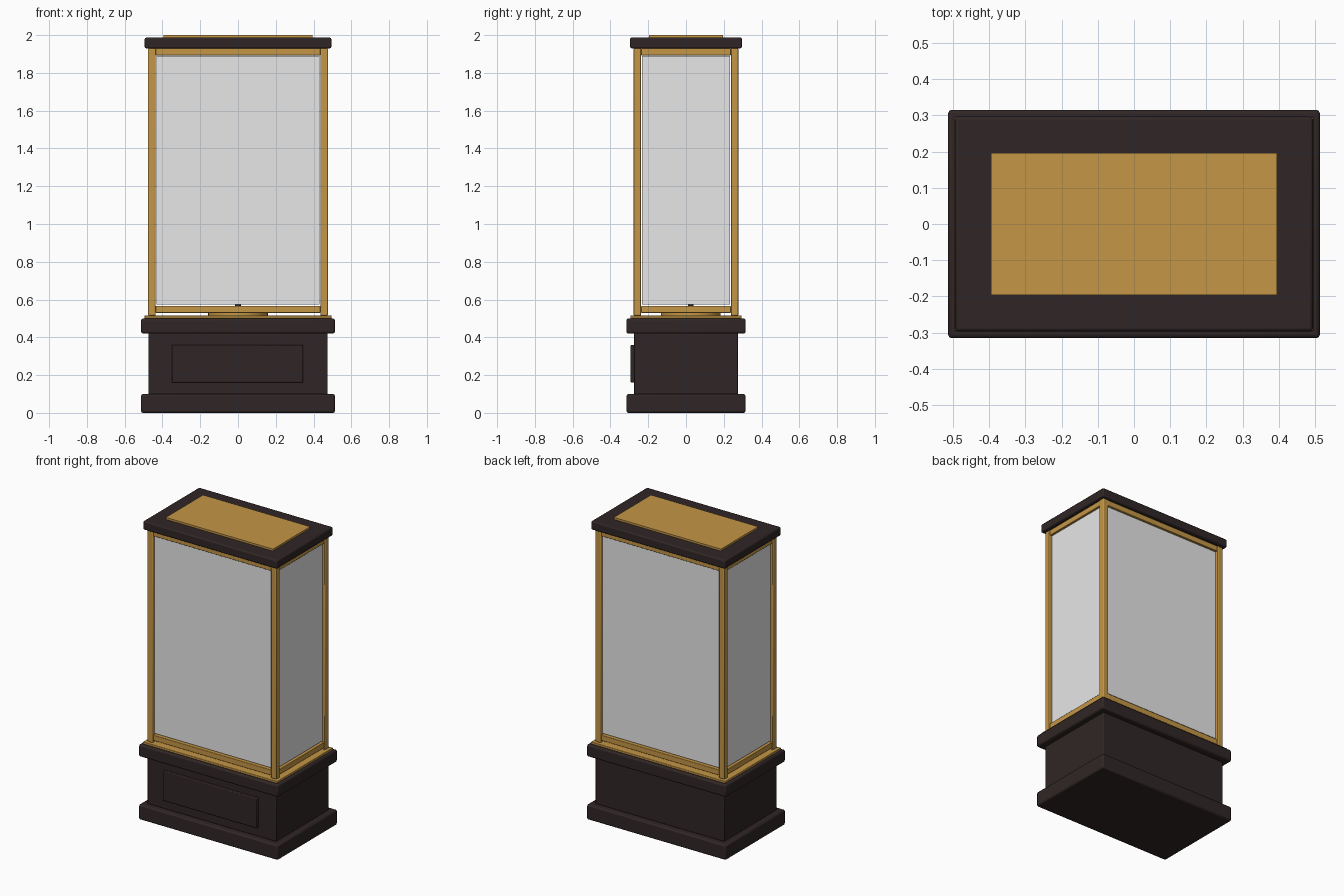
import bpy

if "Cube" in bpy.data.objects:
    bpy.data.objects.remove(bpy.data.objects["Cube"], do_unlink=True)


def material(name, rgb):
    mat = bpy.data.materials.new(name)
    mat.use_nodes = True
    color = (*rgb, 1)
    mat.diffuse_color = color
    mat.node_tree.nodes["Principled BSDF"].inputs["Base Color"].default_value = color
    return mat


WOOD = material("dark wood", (0.030, 0.019, 0.019))
BRASS = material("brass", (0.55, 0.305, 0.06))
GLASS = material("pale glass", (0.8, 0.8, 0.8))


def finish(obj, name, mat, bevel):
    obj.name = name
    obj.data.materials.append(mat)
    if bevel:
        mod = obj.modifiers.new("soft edges", "BEVEL")
        mod.width = bevel
        mod.segments = 2
        bpy.ops.object.shade_smooth_by_angle()
    return obj


def box(name, mat, x, y, z, bevel=0.0):
    """Box from (low, high) ranges along each axis."""
    ranges = (x, y, z)
    bpy.ops.mesh.primitive_cube_add(size=1, location=[(a + b) / 2 for a, b in ranges])
    obj = bpy.context.object
    obj.scale = [b - a for a, b in ranges]
    bpy.ops.object.transform_apply(location=False, rotation=False, scale=True)
    return finish(obj, name, mat, bevel)


def slab(name, mat, half_x, half_y, z, bevel=0.0):
    return box(name, mat, (-half_x, half_x), (-half_y, half_y), z, bevel)


def disc(name, mat, radius, z, y):
    bpy.ops.mesh.primitive_cylinder_add(vertices=48, radius=radius, depth=z[1] - z[0],
                                        location=(0, y, sum(z) / 2))
    obj = finish(bpy.context.object, name, mat, 0)
    bpy.ops.object.shade_smooth_by_angle()
    return obj


# Wooden pedestal
slab("plinth", WOOD, 0.513, 0.315, (0, 0.1), 0.01)
slab("pedestal_body", WOOD, 0.475, 0.276, (0.1, 0.42), 0.004)
slab("pedestal_top", WOOD, 0.513, 0.315, (0.42, 0.5), 0.01)
box("front_panel", WOOD, (-0.35, 0.345), (-0.293, -0.27), (0.16, 0.36), 0.005)

# Brass floor, turntable and spindle
slab("brass_floor", BRASS, 0.495, 0.295, (0.5, 0.515), 0.003)
disc("turntable", BRASS, 0.158, (0.515, 0.535), 0.025)
disc("spindle", WOOD, 0.015, (0.535, 0.575), 0.025)

# Corner posts
OUT_X, OUT_Y, POST = 0.476, 0.277, 0.04
for sx, side in ((-1, "right"), (1, "left")):
    for sy, end in ((-1, "front"), (1, "back")):
        xs = sorted((sx * OUT_X, sx * (OUT_X - POST)))
        ys = sorted((sy * OUT_Y, sy * (OUT_Y - POST)))
        box(f"{end}_{side}_post", BRASS, xs, ys, (0.515, 1.93), 0.005)

# Rails and glass on all four sides
IN_X, IN_Y = OUT_X - POST, OUT_Y - POST
RAILS = {"bottom": (0.53, 0.567), "top": (1.893, 1.93)}
PANE_Z = (0.575, 1.89)
for s, end, side in ((-1, "front", "right"), (1, "back", "left")):
    ys = sorted((s * (OUT_Y - 0.005), s * (OUT_Y - 0.035)))
    xs = sorted((s * (OUT_X - 0.005), s * (OUT_X - 0.035)))
    for level, z in RAILS.items():
        box(f"{end}_{level}_rail", BRASS, (-IN_X, IN_X), ys, z, 0.003)
        box(f"{side}_{level}_rail", BRASS, xs, (-IN_Y, IN_Y), z, 0.003)
    ys = sorted((s * (OUT_Y - 0.016), s * (OUT_Y - 0.024)))
    xs = sorted((s * (OUT_X - 0.016), s * (OUT_X - 0.024)))
    box(f"{end}_glass", GLASS, (-IN_X + 0.004, IN_X - 0.004), ys, PANE_Z)
    box(f"{side}_glass", GLASS, xs, (-IN_Y + 0.004, IN_Y - 0.004), PANE_Z)

# Lid with brass inlay
slab("lid", WOOD, 0.494, 0.296, (1.93, 1.987), 0.008)
slab("lid_plate", BRASS, 0.395, 0.196, (1.98, 2.0))
